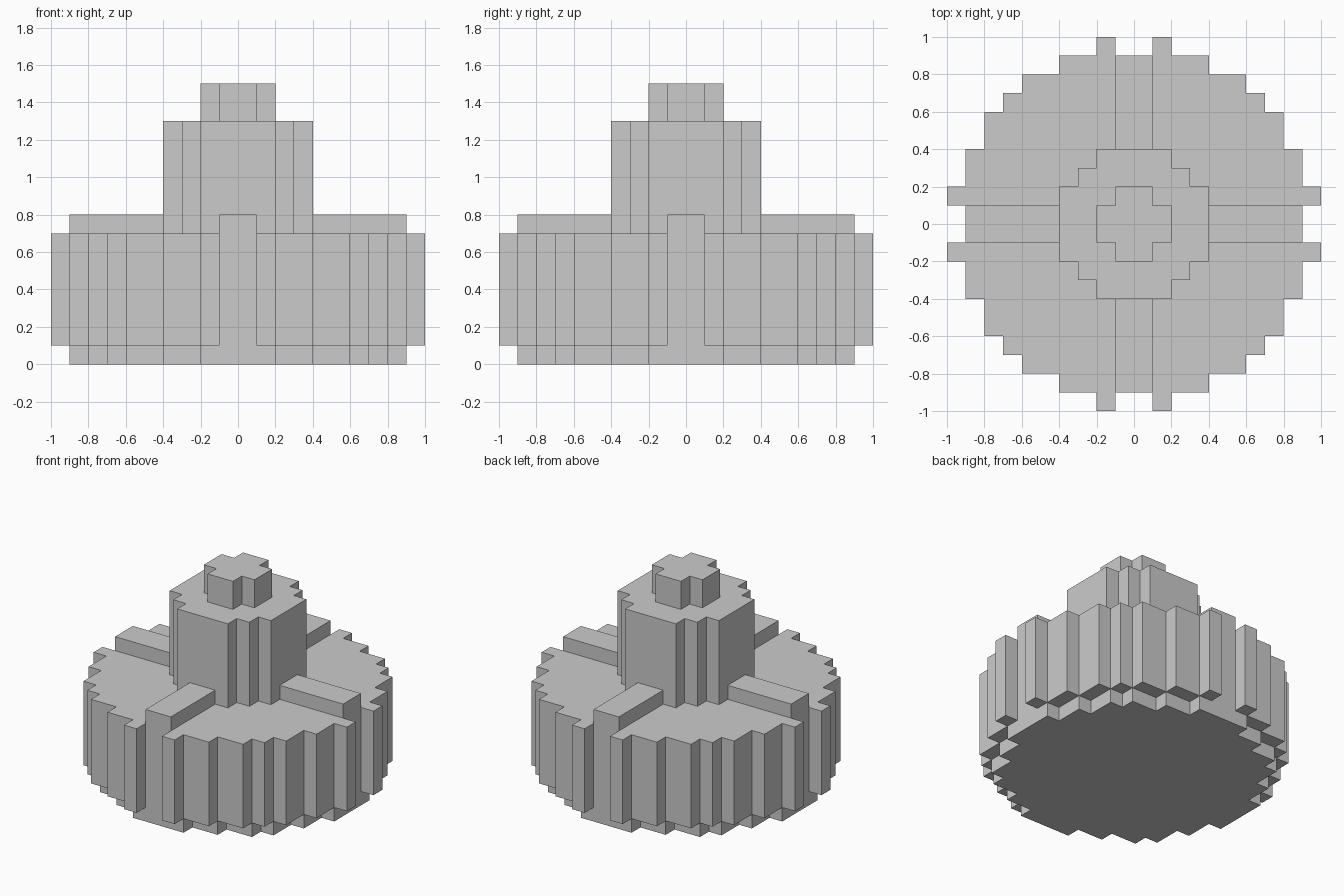
import bpy, bmesh

if "Cube" in bpy.data.objects:
    bpy.data.objects.remove(bpy.data.objects["Cube"])


def steps(corners):
    """Stepped quarter outline through the given outer corners."""
    pts = []
    for i, (x, y) in enumerate(corners):
        pts.append((x, y))
        if i + 1 < len(corners):
            pts.append((x, corners[i + 1][1]))
    return pts


def prism(name, outline, z0, z1):
    """Extrude a closed outline from z0 to z1."""
    bm = bmesh.new()
    face = bm.faces.new([bm.verts.new((x, y, z0)) for x, y in outline])
    ext = bmesh.ops.extrude_face_region(bm, geom=[face], use_keep_orig=True)
    top = [g for g in ext["geom"] if isinstance(g, bmesh.types.BMVert)]
    bmesh.ops.translate(bm, verts=top, vec=(0, 0, z1 - z0))
    bmesh.ops.recalc_face_normals(bm, faces=bm.faces)
    mesh = bpy.data.meshes.new(name)
    bm.to_mesh(mesh)
    bm.free()
    obj = bpy.data.objects.new(name, mesh)
    bpy.context.collection.objects.link(obj)
    return obj


def turn(pts, k):
    """Rotate points by k quarter turns."""
    for _ in range(k):
        pts = [(y, -x) for x, y in pts]
    return pts


def round_prism(name, quarter, z0, z1):
    """Prism whose outline repeats a quarter four times."""
    prism(name, sum((turn(quarter, k) for k in range(4)), []), z0, z1)


# Inset foot
round_prism("base", steps([(.2, .9), (.4, .8), (.6, .7), (.7, .6), (.8, .4), (.9, .2)]), 0, .1)

# Wide drum with a notch in the middle of each side
drum = steps([(.2, 1), (.4, .9), (.6, .8), (.7, .7), (.8, .6), (.9, .4), (1, .2)])
round_prism("drum", [(.1, .9), (.1, 1)] + drum + [(1, .1), (.9, .1)], .1, .7)

# Central tower and cross-shaped cap
round_prism("tower", steps([(.2, .4), (.3, .3), (.4, .2)]), .7, 1.3)
round_prism("cap", steps([(.1, .2), (.2, .1)]), 1.3, 1.5)

# Four raised ribs on the drum
rib = [(-.1, .4), (-.1, .9), (.1, .9), (.1, .4)]
for k in range(4):
    prism(f"rib_{k + 1}", turn(rib, k), .7, .8)
